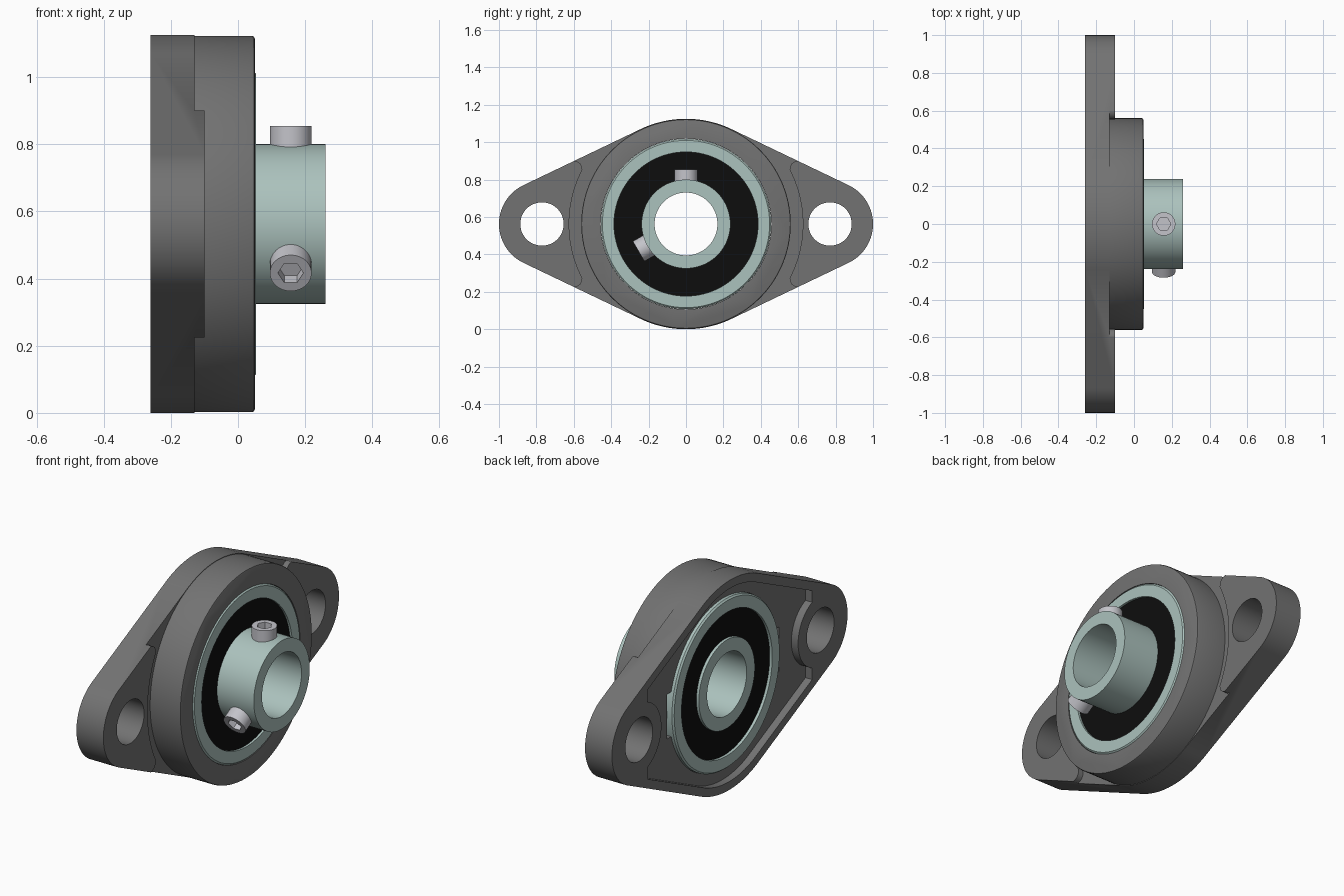
import bpy, bmesh
from math import sin, cos, pi, radians, asin, sqrt
from mathutils import Matrix

if "Cube" in bpy.data.objects:
    bpy.data.objects.remove(bpy.data.objects["Cube"])

CZ = 0.5625          # height of the bearing axis
R, EAR, BOLT = 0.5625, 0.23, 0.77
TILT = asin((R - EAR) / BOLT)   # slope of the flange sides


def material(name, color):
    m = bpy.data.materials.new(name)
    m.diffuse_color = (*color, 1)
    m.use_nodes = True
    m.node_tree.nodes["Principled BSDF"].inputs["Base Color"].default_value = m.diffuse_color
    return m


IRON = material("dark_iron", (0.17, 0.17, 0.17))
STEEL = material("pale_steel", (0.41, 0.54, 0.51))
RUBBER = material("black_rubber", (0.004, 0.004, 0.004))
BOLT_STEEL = material("bolt_steel", (0.55, 0.55, 0.59))


def finish(name, bm, mat, lift=True):
    bmesh.ops.recalc_face_normals(bm, faces=bm.faces)
    if lift:
        bmesh.ops.translate(bm, verts=bm.verts, vec=(0, 0, CZ))
    me = bpy.data.meshes.new(name)
    bm.to_mesh(me)
    bm.free()
    ob = bpy.data.objects.new(name, me)
    bpy.context.collection.objects.link(ob)
    if mat:
        me.materials.append(mat)
    return ob


def prism(name, pts, x0, x1, mat=None, lift=True):
    """Extrude a (y, z) outline along x."""
    bm = bmesh.new()
    a = [bm.verts.new((x0, y, z)) for y, z in pts]
    b = [bm.verts.new((x1, y, z)) for y, z in pts]
    bm.faces.new(a)
    bm.faces.new(b)
    for i in range(len(pts)):
        j = (i + 1) % len(pts)
        bm.faces.new((a[i], a[j], b[j], b[i]))
    return finish(name, bm, mat, lift)


def lathe(name, profile, mat, n=128):
    """Spin a closed (x, radius) profile around the x axis."""
    bm = bmesh.new()
    rings = [[bm.verts.new((x, r * cos(2 * pi * i / n), r * sin(2 * pi * i / n)))
              for x, r in profile] for i in range(n)]
    for i in range(n):
        p, q = rings[i], rings[(i + 1) % n]
        for k in range(len(profile)):
            l = (k + 1) % len(profile)
            bm.faces.new((p[k], p[l], q[l], q[k]))
    return finish(name, bm, mat)


def arc(cy, r, a0, a1, n):
    return [(cy + r * cos(a0 + (a1 - a0) * i / n), r * sin(a0 + (a1 - a0) * i / n))
            for i in range(n + 1)]


def circle(cy, r, n, start=0):
    return arc(cy, r, start, start + 2 * pi, n)[:-1]


def around(quarter):
    """Mirror a half outline (the +y side, running upward) to the -y side."""
    return quarter + [(-y, z) for y, z in reversed(quarter)]


def boolean(ob, other, op='DIFFERENCE'):
    m = ob.modifiers.new("bool", 'BOOLEAN')
    m.object, m.operation, m.solver = other, op, 'EXACT'
    bpy.context.view_layer.objects.active = ob
    bpy.ops.object.modifier_apply(modifier=m.name)
    bpy.data.objects.remove(other)


def smooth(ob):
    bpy.ops.object.select_all(action='DESELECT')
    ob.select_set(True)
    bpy.context.view_layer.objects.active = ob
    bpy.ops.object.shade_smooth_by_angle(angle=radians(30))


# Flange: rounded diamond outline
na = pi / 2 - TILT
outline = (arc(BOLT, EAR, -na, na, 40) + arc(0, R, na, pi - na, 32)
           + arc(-BOLT, EAR, pi - na, pi + na, 40) + arc(0, R, pi + na, 2 * pi - na, 32))
housing = prism("housing", outline, -0.26, -0.10, IRON)

# Lowered step between the two ear pads
half = arc(0, 0.625, -radians(27.5), radians(27.5), 32)
corner = [(0.556, 0.305), (0.564, 0.322), (0.578, 0.332), (0.592, 0.337), (0.615, 0.338), (0.615, 0.7)]
half = [(y, -z) for y, z in reversed(corner)] + half + corner
boolean(housing, prism("step_cutter", around(half), -0.13, 0.2))

# Raised round hub with softened front edge
hub_r = 0.56
bm = bmesh.new()
bmesh.ops.create_cone(bm, cap_ends=True, segments=128, radius1=hub_r, radius2=hub_r, depth=0.25)
bmesh.ops.rotate(bm, verts=bm.verts, matrix=Matrix.Rotation(pi / 2, 3, 'Y'))
bmesh.ops.translate(bm, verts=bm.verts, vec=(-0.075, 0, 0))
rim = [e for e in bm.edges if all(v.co.x > 0 for v in e.verts)]
bmesh.ops.bevel(bm, geom=rim, offset=0.008, segments=2, profile=0.5, affect='EDGES')
boolean(housing, finish("hub", bm, IRON), 'UNION')

# Hollow back: inset outline that leaves round bosses at the bolt holes
WALL, BOSS, END = 0.045, 0.19, 0.70
edge_z = (R - WALL - sin(TILT) * END) / cos(TILT)
ba = asin(sqrt(BOSS ** 2 - (BOLT - END) ** 2) / BOSS)
right = [(END, -edge_z)] + arc(BOLT, BOSS, pi + ba, pi - ba, 24) + [(END, edge_z)]
upper = arc(0, R - WALL, na, pi - na, 32)
left = [(-y, -z) for y, z in right]
lower = [(-y, -z) for y, z in upper]
boolean(housing, prism("recess_cutter", right + upper + left + lower, -0.4, -0.22))

# Bearing seat, loading slots and bolt holes
boolean(housing, prism("seat_cutter", circle(0, 0.456, 128), -0.5, 0.5))
slot = [(-0.475, -0.12), (0.475, -0.12), (0.475, 0.12), (-0.475, 0.12)]
boolean(housing, prism("slot_cutter", slot, -0.5, -0.06))
for s in (-1, 1):
    boolean(housing, prism("bolt_cutter", circle(s * BOLT, 0.116, 48), -0.5, 0.5))
smooth(housing)

# Bearing rings and seal
c = 0.008
B, F = -0.243, 0.054
smooth(lathe("outer_ring", [(B, 0.385), (B, 0.455 - c), (B + c, 0.455), (F - c, 0.455),
                            (F, 0.455 - c), (F, 0.385)], STEEL))
smooth(lathe("seal", [(-0.228, 0.23), (-0.228, 0.39), (0.042, 0.39), (0.042, 0.23)], RUBBER))
smooth(lathe("inner_ring", [(B, 0.168), (B, 0.2375), (0.26, 0.2375), (0.26, 0.168)], STEEL))

# Two hex-socket set screws, 120 degrees apart
for i, name in enumerate(("set_screw_top", "set_screw_side")):
    screw = prism(name, circle(0, 0.062, 48), 0.2, 0.2925, BOLT_STEEL, False)
    boolean(screw, prism("hex_cutter", circle(0, 0.038, 6, pi / 2), 0.25, 0.4, None, False))
    screw.data.transform(Matrix.Translation((0.157, 0, CZ))
                         @ Matrix.Rotation(radians(120 * i), 4, 'X')
                         @ Matrix.Rotation(-pi / 2, 4, 'Y'))
    smooth(screw)
